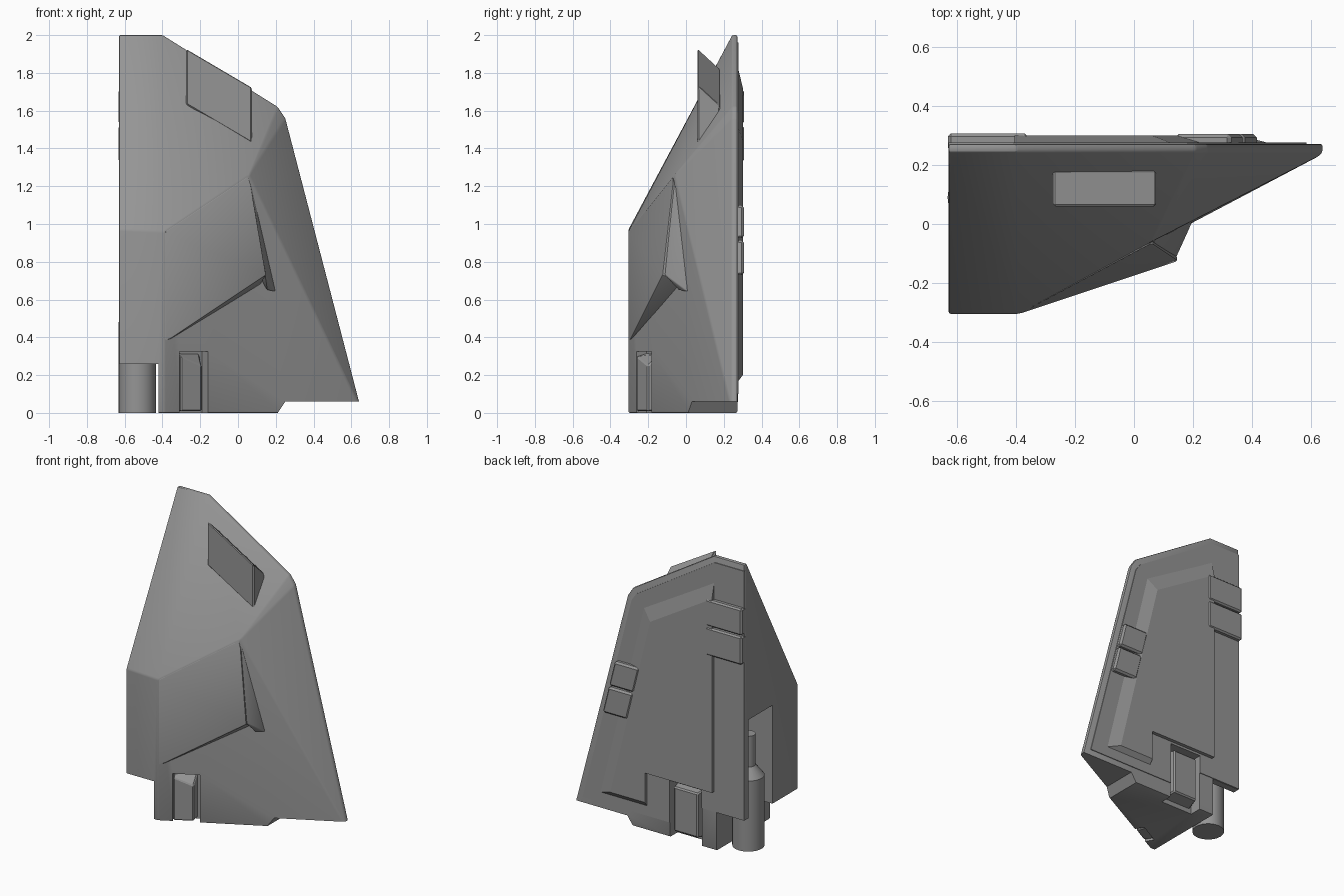
import bpy, bmesh, math
from mathutils import Matrix

if "Cube" in bpy.data.objects:
    bpy.data.objects.remove(bpy.data.objects["Cube"])

grey = bpy.data.materials.new("dark_grey")
grey.diffuse_color = (.3, .3, .3, 1)
grey.use_nodes = True
grey.node_tree.nodes["Principled BSDF"].inputs["Base Color"].default_value = grey.diffuse_color


def link(name, bm):
    bmesh.ops.recalc_face_normals(bm, faces=bm.faces)
    me = bpy.data.meshes.new(name)
    bm.to_mesh(me)
    bm.free()
    me.materials.append(grey)
    ob = bpy.data.objects.new(name, me)
    bpy.context.collection.objects.link(ob)
    return ob


def apply(ob, mod):
    bpy.context.view_layer.objects.active = ob
    bpy.ops.object.modifier_apply(modifier=mod.name)


def bevel(ob, width, segments=1, angle=15):
    m = ob.modifiers.new("bevel", 'BEVEL')
    m.width, m.segments = width, segments
    m.limit_method, m.angle_limit = 'ANGLE', math.radians(angle)
    apply(ob, m)
    return ob


def hull(name, points):
    bm = bmesh.new()
    for p in points:
        bm.verts.new(p)
    res = bmesh.ops.convex_hull(bm, input=bm.verts[:])
    junk = {v for v in res["geom_interior"] if isinstance(v, bmesh.types.BMVert) and v.is_valid}
    bmesh.ops.delete(bm, geom=list(junk), context='VERTS')
    bmesh.ops.dissolve_limit(bm, angle_limit=math.radians(2), verts=bm.verts[:], edges=bm.edges[:])
    return link(name, bm)


def prism(name, outline, y0, y1, top=None):
    """XZ outline extruded along y, optionally to a different far outline."""
    bm = bmesh.new()
    a = [bm.verts.new((x, y0, z)) for x, z in outline]
    b = [bm.verts.new((x, y1, z)) for x, z in (top or outline)]
    bm.faces.new(a)
    bm.faces.new(b[::-1])
    n = len(a)
    for i in range(n):
        bm.faces.new((a[i], b[i], b[(i + 1) % n], a[(i + 1) % n]))
    return link(name, bm)


def box(name, x0, x1, y0, y1, z0, z1):
    return prism(name, [(x0, z0), (x1, z0), (x1, z1), (x0, z1)], y0, y1)


def cut(ob, cutter):
    m = ob.modifiers.new("cut", 'BOOLEAN')
    m.operation, m.object, m.solver = 'DIFFERENCE', cutter, 'EXACT'
    apply(ob, m)
    bpy.data.objects.remove(cutter)


def smooth(ob):
    bpy.ops.object.select_all(action='DESELECT')
    ob.select_set(True)
    bpy.context.view_layer.objects.active = ob
    bpy.ops.object.shade_smooth_by_angle(angle=math.radians(25))


# Main faceted shell
back = [(-.63, 0), (-.63, 2), (-.40, 2), (.21, 1.62), (.25, 1.56), (.656, 0)]
pts = [(x, y, z) for x, z in back for y in (.245, .272)]
pts += [(-.63, -.305, 0), (-.63, -.305, .97), (-.39, -.305, .96), (-.39, -.305, 0), (.06, -.06, 1.26)]
shell = bevel(hull("shell", pts), .008, 2)

# Stepped underside, side bay for the piston, and front and rear pockets
cut(shell, box("c", -.8, -.42, -.5, .5, -.1, .26))
cut(shell, prism("c", [(.2, -.01), (.21, 0), (.25, .06), (.8, .06), (.8, -.1), (.2, -.1)], -.5, .5))
cut(shell, box("c", -.8, -.43, -.03, .225, .1, .93))
slant = math.atan2(.57, 1.03)
front_place = Matrix.Translation((-.235, -.22, 0)) @ Matrix.Rotation(slant, 4, 'Z')
pocket = box("c", -.085, .085, -.1, .06, -.1, .325)
pocket.data.transform(front_place)
cut(shell, pocket)
cut(shell, box("c", -.31, -.07, .19, .4, -.1, .385))
smooth(shell)

# Angular bulge on the front, with a small hooked tip
bulge = hull("front_bulge", [(-.39, -.305, .96), (.06, -.065, 1.26), (.15, -.125, .73), (.12, -.02, .68),
                             (-.39, -.305, .37), (-.3, -.1, .8), (.05, .03, .8)])
smooth(bevel(bulge, .008, 2, 20))
hook = hull("bulge_hook", [(.06, -.06, 1.25), (.142, -.118, .735), (.20, .01, .64), (.155, -.04, .65),
                           (.10, -.01, .75), (.12, .03, .7)])
smooth(bevel(hook, .005, 2, 20))

# Block standing out of the upper slope, with a slightly raised inset cap
def slope_block(name, x0, x1, y0, y1, lift):
    top = lambda x, y: 1.77 - .588 * x - .92 * (y - .06) + lift
    return hull(name, [(x, y, z) for x in (x0, x1) for y in (y0, y1)
                       for z in (top(x, y), top(x, y) - .30 + (y - .06))])


bevel(slope_block("upper_block", -.275, .075, .06, .18, 0), .008, 1, 30)
slope_block("upper_block_cap", -.26, .06, .072, .165, .003)

# Blocks seated in the front and rear pockets
front_plug = prism("front_plug", [(-.083, 0.01), (.065, 0.01), (.065, .315), (-.083, .315)], .06, -.005,
                   [(-.078, 0.01), (.045, 0.01), (.045, .25), (-.078, .30)])
front_plug.data.transform(front_place)
bevel(front_plug, .006)
rear_plug = prism("rear_plug", [(-.30, .03), (-.08, .03), (-.08, .37), (-.30, .37)], .18, .275,
                  [(-.28, .05), (-.10, .05), (-.10, .35), (-.28, .35)])
bevel(rear_plug, .008)

# Rear rim and raised panel with sloped borders
prism("rear_rim", [(-.63, .262), (-.63, 1.96), (-.41, 1.96), (.18, 1.59), (.215, 1.54), (.585, .1),
                   (-.07, .1), (-.07, .385), (-.31, .385), (-.31, .262)], .265, .277)
prism("rear_panel", [(-.406, .40), (-.406, 1.85), (.14, 1.53), (.475, .16), (.10, .16), (.10, .40)], .27, .301,
      [(-.406, .40), (-.406, 1.72), (.06, 1.44), (.36, .20), (.10, .20), (.10, .40)])

# Paired hinge blocks on the rear
for i, (lo, hi) in enumerate(((1.53, 1.71), (1.33, 1.52))):
    bevel(box(f"upper_hinge_{i + 1}", -.632, -.36, .25, .307, lo, hi), .01)
for i, (lo, hi) in enumerate(((.925, 1.10), (.73, .915))):
    e = lambda z: .42 - (z - .73) * .25
    bevel(prism(f"side_hinge_{i + 1}", [(e(lo) - .19, lo), (e(lo), lo), (e(hi), hi), (e(hi) - .19, hi)],
                .26, .306), .012)

# Piston: turned profile with a thin rod above
bm = bmesh.new()
for r1, r2, z0, z1 in ((.1, .1, 0, .48), (.1, .045, .48, .55), (.045, .045, .55, .76)):
    bmesh.ops.create_cone(bm, cap_ends=True, segments=24, radius1=r1, radius2=r2, depth=z1 - z0,
                          matrix=Matrix.Translation((-.533, .09, (z0 + z1) / 2)))
smooth(link("piston", bm))
